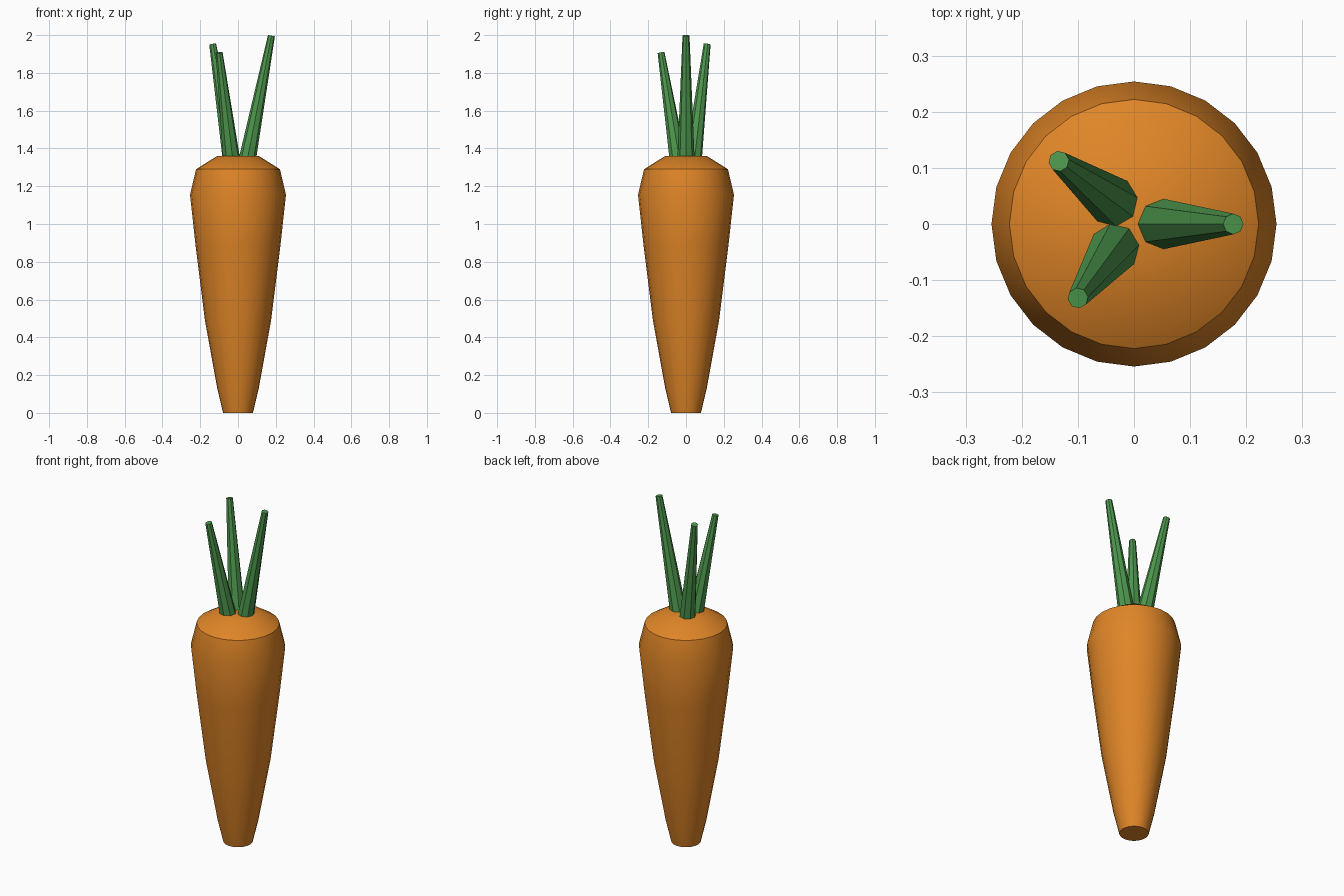
import bpy, bmesh, math
from mathutils import Vector

if "Cube" in bpy.data.objects:
    bpy.data.objects.remove(bpy.data.objects["Cube"])


def material(name, rgb):
    m = bpy.data.materials.new(name)
    m.diffuse_color = (*rgb, 1)
    m.use_nodes = True
    m.node_tree.nodes["Principled BSDF"].inputs["Base Color"].default_value = m.diffuse_color
    return m


ORANGE = material("carrot orange", (0.74, 0.235, 0.02))
GREEN = material("leaf green", (0.075, 0.31, 0.075))


def loft(name, rings, mat, smooth_angle=None):
    """Skin a list of equal-length vertex rings and cap both ends."""
    bm = bmesh.new()
    loops = [[bm.verts.new(p) for p in ring] for ring in rings]
    n = len(loops[0])
    for a, b in zip(loops, loops[1:]):
        for i in range(n):
            j = (i + 1) % n
            bm.faces.new((a[i], a[j], b[j], b[i]))
    bm.faces.new(loops[0][::-1])
    bm.faces.new(loops[-1])
    bmesh.ops.recalc_face_normals(bm, faces=bm.faces[:])
    me = bpy.data.meshes.new(name)
    bm.to_mesh(me)
    bm.free()
    me.materials.append(mat)
    ob = bpy.data.objects.new(name, me)
    bpy.context.collection.objects.link(ob)
    if smooth_angle:
        bpy.ops.object.select_all(action='DESELECT')
        ob.select_set(True)
        bpy.context.view_layer.objects.active = ob
        bpy.ops.object.shade_smooth_by_angle(angle=math.radians(smooth_angle))
    return ob


def ring(centre, u, v, r, n):
    return [centre + r * (u * math.cos(t) + v * math.sin(t))
            for t in (math.tau * i / n for i in range(n))]


# Root: turned profile of (radius, height)
profile = [(0.079, 0), (0.11, 0.13), (0.175, 0.49), (0.225, 0.89),
           (0.254, 1.155), (0.222, 1.29), (0.11, 1.36)]
X, Y = Vector((1, 0, 0)), Vector((0, 1, 0))
loft("root", [ring(Vector((0, 0, z)), X, Y, r, 24) for r, z in profile], ORANGE, 36)

# Stems: tapered eight-sided rods leaning outwards, sunk a little into the root
stems = [((0.053, 0, 1.36), (0.177, 0, 1.997)),
         ((-0.039, 0.041, 1.36), (-0.134, 0.112, 1.952)),
         ((-0.036, -0.045, 1.36), (-0.100, -0.132, 1.907))]
for k, (base, tip) in enumerate(stems, 1):
    base, tip = Vector(base), Vector(tip)
    axis = (tip - base).normalized()
    side = Vector((0, 0, 1)).cross(axis).normalized()
    out = side.cross(axis)
    loft(f"stem_{k}", [ring(base - axis * 0.03, out, side, 0.046, 8),
                       ring(tip, out, side, 0.0185, 8)], GREEN)
